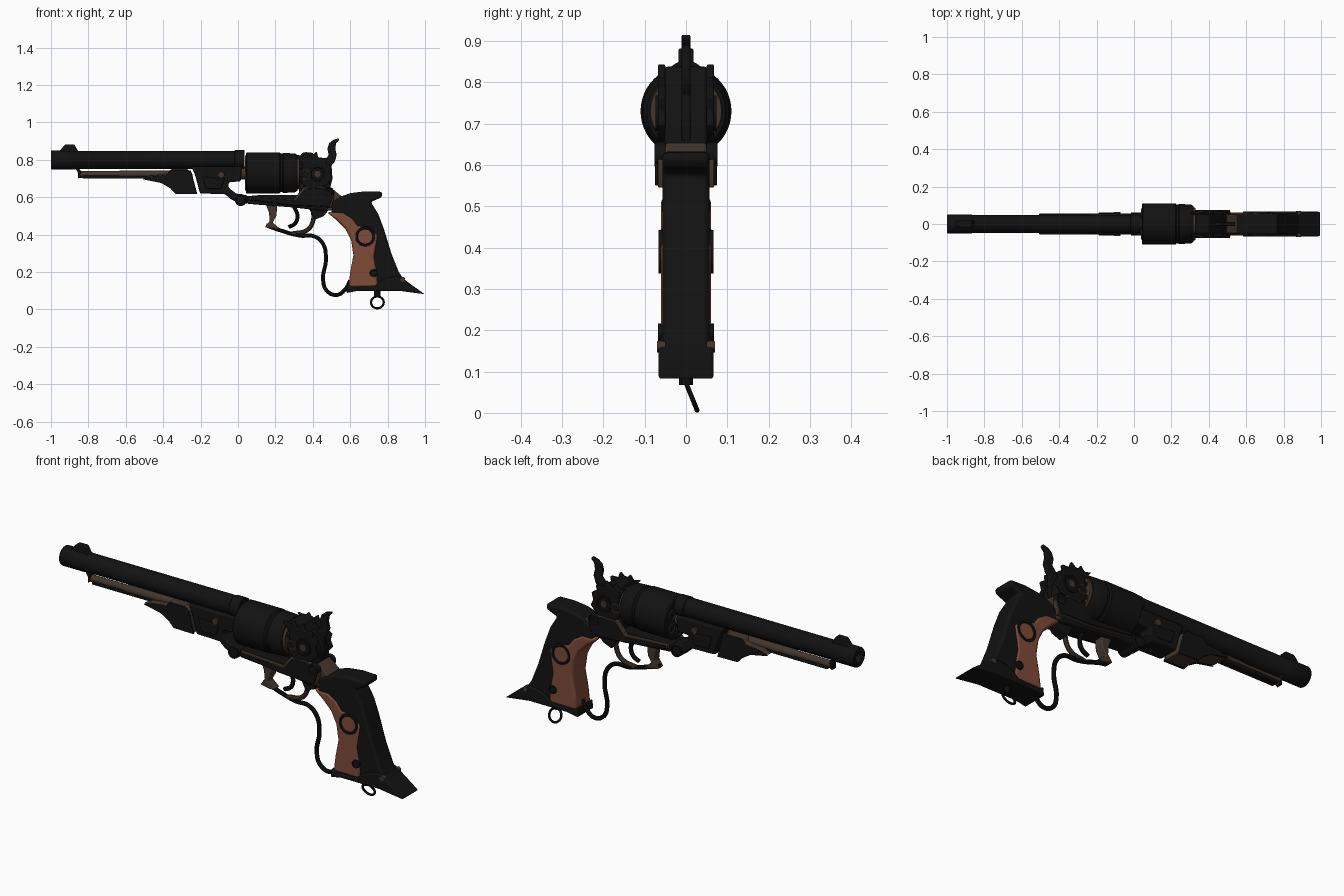
import bpy, bmesh, math
from mathutils import Vector, Matrix


def material(name, rgb):
    m = bpy.data.materials.new(name)
    m.diffuse_color = (*rgb, 1)
    return m


BLACK = material("blackened_steel", (0.006, 0.006, 0.006))
BROWN = material("aged_bronze", (0.055, 0.037, 0.026))
WOOD = material("red_brown_wood", (0.21, 0.070, 0.040))


def finish(obj, mat, bevel=0.0):
    obj.data.materials.append(mat)
    bpy.ops.object.select_all(action='DESELECT')
    obj.select_set(True)
    bpy.context.view_layer.objects.active = obj
    if bevel:
        b = obj.modifiers.new("bevel", 'BEVEL')
        b.width, b.segments, b.limit_method = bevel, 2, 'ANGLE'
        b.angle_limit = math.radians(40)
    bpy.ops.object.shade_smooth_by_angle(angle=math.radians(35))
    return obj


def from_bmesh(name, bm, mat, bevel=0.0):
    bmesh.ops.recalc_face_normals(bm, faces=bm.faces)
    me = bpy.data.meshes.new(name)
    bm.to_mesh(me)
    bm.free()
    obj = bpy.data.objects.new(name, me)
    bpy.context.collection.objects.link(obj)
    return finish(obj, mat, bevel)


def prism(name, pts, y0, y1, mat, bevel=0.0):
    """Side profile (x, z) extruded from y0 to y1."""
    bm = bmesh.new()
    face = bm.faces.new([bm.verts.new((x, y0, z)) for x, z in pts])
    ext = bmesh.ops.extrude_face_region(bm, geom=[face])
    moved = [v for v in ext['geom'] if isinstance(v, bmesh.types.BMVert)]
    bmesh.ops.translate(bm, verts=moved, vec=(0, y1 - y0, 0))
    return from_bmesh(name, bm, mat, bevel)


def pair(name, pts, y0, y1, mat, bevel=0.0):
    """The same plate on both sides."""
    for side, s in (("right", -1), ("left", 1)):
        prism(f"{name}_{side}", pts, s * y0, s * y1, mat, bevel)


def lathe(name, profile, origin, mat, axis='X', n=40):
    """Profile (distance along axis, radius) spun about the axis."""
    bm = bmesh.new()
    vs = [bm.verts.new((a, 0, r)) for a, r in profile]
    es = [bm.edges.new(e) for e in zip(vs, vs[1:])]
    bmesh.ops.spin(bm, geom=vs + es, cent=(0, 0, 0), axis=(1, 0, 0),
                   angle=2 * math.pi, steps=n)
    bmesh.ops.remove_doubles(bm, verts=bm.verts, dist=1e-5)
    if axis == 'Y':
        bm.transform(Matrix.Rotation(math.pi / 2, 4, 'Z'))
    bm.transform(Matrix.Translation(origin))
    return from_bmesh(name, bm, mat)


def studs(name, x, z, r, y0, y1, mat, dish=0.0):
    """Round cap on both sides, optionally dished."""
    for side, s in (("right", -1), ("left", 1)):
        prof = [(s * y0, 0), (s * y0, r), (s * y1, r * 0.95),
                (s * y1, r * 0.78), (s * (y1 - dish), r * 0.7), (s * (y1 - dish), 0)]
        lathe(f"{name}_{side}", prof, (x, 0, z), mat, 'Y', 28)


def tube(name, pts, radius, mat):
    cu = bpy.data.curves.new(name, 'CURVE')
    cu.dimensions = '3D'
    cu.bevel_depth, cu.bevel_resolution, cu.resolution_u = radius, 3, 8
    cu.use_fill_caps = True
    sp = cu.splines.new('BEZIER')
    sp.bezier_points.add(len(pts) - 1)
    for p, (x, z) in zip(sp.bezier_points, pts):
        p.co = (x, 0, z)
        p.handle_left_type = p.handle_right_type = 'AUTO'
    obj = bpy.data.objects.new(name, cu)
    bpy.context.collection.objects.link(obj)
    bpy.ops.object.select_all(action='DESELECT')
    obj.select_set(True)
    bpy.context.view_layer.objects.active = obj
    bpy.ops.object.convert(target='MESH')
    finish(bpy.context.object, mat)


# Barrel with open bore, muzzle band and front sight
lathe("barrel", [(-0.9, 0), (-0.9, 0.027), (-1, 0.027), (-1, 0.048), (-0.995, 0.051),
                 (-0.87, 0.051), (-0.865, 0.048), (-0.02, 0.048), (-0.015, 0.052),
                 (0.035, 0.052), (0.035, 0)], (0, 0, 0.8), BLACK)
prism("front_sight", [(-0.96, 0.84), (-0.935, 0.87), (-0.925, 0.882), (-0.875, 0.882),
                      (-0.865, 0.865), (-0.85, 0.84)], -0.018, 0.018, BLACK, 0.004)

# Loading lever rod and its latch under the barrel
lathe("lever_rod", [(-0.85, 0), (-0.85, 0.018), (-0.64, 0.018), (-0.63, 0.021),
                    (-0.25, 0.021), (-0.25, 0)], (0, 0, 0.722), BROWN, n=24)
prism("rod_underside", [(-0.83, 0.699), (-0.83, 0.715), (-0.3, 0.715), (-0.3, 0.699)],
      -0.021, 0.021, BLACK, 0.004)
prism("rod_latch", [(-0.87, 0.755), (-0.85, 0.755), (-0.84, 0.74), (-0.84, 0.71),
                    (-0.855, 0.70), (-0.855, 0.73)], -0.018, 0.018, BLACK, 0.003)

# Lever body and barrel lug, split by a slanted gap
lever = [(-0.51, 0.70), (-0.47, 0.715), (-0.38, 0.725), (-0.36, 0.75), (-0.27, 0.75),
         (-0.245, 0.73), (-0.24, 0.70), (-0.218, 0.62), (-0.335, 0.622), (-0.36, 0.65),
         (-0.41, 0.68)]
prism("lever_body", lever, -0.05, 0.05, BROWN, 0.006)
pair("lever_cheek", [(x, z - 0.004) for x, z in lever], 0.046, 0.056, BLACK, 0.003)
prism("barrel_lug", [(-0.25, 0.765), (-0.23, 0.72), (-0.203, 0.62), (-0.07, 0.617),
                     (-0.04, 0.59), (0.0, 0.57), (0.05, 0.565), (0.05, 0.61),
                     (-0.01, 0.62), (-0.05, 0.65), (-0.05, 0.68), (0.015, 0.685),
                     (0.02, 0.765)], -0.055, 0.055, BLACK, 0.008)
pair("lug_panel", [(-0.19, 0.71), (-0.17, 0.645), (-0.09, 0.645), (-0.07, 0.70)],
     0.05, 0.062, BLACK, 0.004)
studs("lug_wedge", -0.09, 0.72, 0.018, 0.05, 0.064, BROWN)
studs("hinge_knuckle", 0.015, 0.585, 0.032, 0.0, 0.062, BLACK, 0.006)

# Cylinder, its arbor, rear ring and percussion nipples
lathe("cylinder_arbor", [(-0.02, 0), (-0.02, 0.035), (0.1, 0.035), (0.1, 0)],
      (0, 0, 0.73), BROWN, n=24)
lathe("cylinder", [(0.042, 0), (0.042, 0.104), (0.048, 0.11), (0.222, 0.11),
                   (0.228, 0.103), (0.238, 0.103), (0.243, 0.107), (0.305, 0.104),
                   (0.318, 0.095), (0.318, 0)], (0, 0, 0.73), BLACK, n=48)
lathe("cylinder_rear_ring", [(0.312, 0), (0.312, 0.09), (0.33, 0.086), (0.33, 0)],
      (0, 0, 0.73), BROWN, n=48)
for i in range(6):
    a = math.radians(60 * i + 30)
    off = (0, 0.066 * math.cos(a), 0.73 + 0.066 * math.sin(a))
    lathe(f"nipple_{i + 1}", [(0.32, 0), (0.32, 0.014), (0.345, 0.01), (0.345, 0)],
          off, BLACK, n=12)
    lathe(f"chamber_rim_{i + 1}", [(0.045, 0.027), (0.037, 0.027), (0.037, 0.02),
                                   (0.045, 0.02)], off, BROWN, n=20)

# Frame: lower strap, standing breech and shaped side shields
prism("lower_strap", [(0.04, 0.605), (0.12, 0.612), (0.34, 0.612), (0.50, 0.62),
                      (0.51, 0.55), (0.47, 0.525), (0.30, 0.545), (0.05, 0.565)],
      -0.05, 0.05, BLACK, 0.006)
prism("breech_block", [(0.325, 0.60), (0.325, 0.80), (0.34, 0.838), (0.40, 0.838),
                       (0.42, 0.80), (0.47, 0.76), (0.49, 0.70), (0.50, 0.60)],
      -0.052, 0.052, BLACK, 0.008)
prism("rear_tang", [(0.46, 0.67), (0.50, 0.65), (0.56, 0.60), (0.55, 0.53), (0.46, 0.53)],
      -0.05, 0.05, BROWN, 0.006)
pair("side_shield", [(0.335, 0.68), (0.345, 0.78), (0.305, 0.83), (0.345, 0.82),
                     (0.365, 0.845), (0.385, 0.815), (0.42, 0.845), (0.43, 0.812),
                     (0.475, 0.81), (0.47, 0.785), (0.50, 0.765), (0.49, 0.73),
                     (0.505, 0.70), (0.475, 0.665), (0.44, 0.65), (0.38, 0.64)],
     0.05, 0.068, BLACK, 0.004)
studs("shield_boss", 0.425, 0.725, 0.045, 0.05, 0.074, BLACK, 0.008)
studs("shield_pin", 0.425, 0.725, 0.018, 0.05, 0.072, BROWN)
studs("breech_recess", 0.36, 0.72, 0.026, 0.05, 0.071, BROWN, 0.004)
pair("frame_plate_edge", [(0.06, 0.605), (0.30, 0.592), (0.35, 0.655), (0.44, 0.66),
                          (0.505, 0.635), (0.515, 0.60), (0.50, 0.545), (0.30, 0.555),
                          (0.06, 0.585)], 0.045, 0.068, BROWN, 0.003)
pair("frame_plate", [(0.07, 0.602), (0.31, 0.586), (0.36, 0.645), (0.44, 0.65),
                     (0.50, 0.63), (0.505, 0.60), (0.49, 0.55), (0.30, 0.557),
                     (0.07, 0.586)], 0.06, 0.075, BLACK, 0.003)
studs("frame_screw", 0.485, 0.625, 0.03, 0.05, 0.076, BLACK, 0.004)

# Hammer with tall curved spur
prism("hammer", [(0.42, 0.70), (0.43, 0.79), (0.465, 0.80), (0.485, 0.825),
                 (0.478, 0.86), (0.488, 0.89), (0.51, 0.907), (0.54, 0.916),
                 (0.54, 0.905), (0.525, 0.89), (0.52, 0.86), (0.528, 0.825),
                 (0.515, 0.785), (0.50, 0.77), (0.505, 0.70), (0.49, 0.64)],
      -0.011, 0.011, BLACK, 0.004)

# Trigger, guard posts and long looping guard
prism("guard_front_post", [(0.15, 0.56), (0.21, 0.555), (0.205, 0.50), (0.185, 0.465),
                           (0.225, 0.432), (0.20, 0.43), (0.145, 0.44), (0.17, 0.475),
                           (0.165, 0.52)], -0.025, 0.025, BROWN, 0.005)
tube("guard_loop", [(0.15, 0.45), (0.22, 0.425), (0.33, 0.395), (0.41, 0.39),
                    (0.455, 0.35), (0.47, 0.27), (0.455, 0.16), (0.475, 0.10),
                    (0.53, 0.078), (0.575, 0.11), (0.60, 0.155)], 0.011, BLACK)
tube("guard_rear_post", [(0.40, 0.55), (0.40, 0.47), (0.37, 0.425), (0.29, 0.405)],
     0.012, BROWN)
tube("trigger", [(0.30, 0.55), (0.318, 0.50), (0.305, 0.46), (0.27, 0.44)], 0.011, BLACK)
prism("guard_web", [(0.38, 0.54), (0.49, 0.54), (0.46, 0.50), (0.41, 0.48)],
      -0.03, 0.03, BLACK, 0.004)

# Grip: dark back strap with horn, wooden front body
prism("grip_backstrap", [(0.50, 0.575), (0.54, 0.60), (0.60, 0.622), (0.68, 0.632),
                         (0.77, 0.63), (0.77, 0.60), (0.71, 0.575), (0.75, 0.51),
                         (0.78, 0.43), (0.82, 0.30), (0.86, 0.20), (0.90, 0.14),
                         (0.70, 0.12), (0.70, 0.36), (0.60, 0.46), (0.50, 0.50)],
      -0.057, 0.057, BLACK, 0.012)
prism("grip_wood", [(0.475, 0.52), (0.56, 0.52), (0.61, 0.49), (0.64, 0.45),
                    (0.70, 0.44), (0.75, 0.40), (0.74, 0.34), (0.73, 0.28),
                    (0.745, 0.20), (0.75, 0.12), (0.59, 0.12), (0.60, 0.20),
                    (0.617, 0.29), (0.605, 0.37), (0.575, 0.43), (0.53, 0.475)],
      -0.061, 0.061, WOOD, 0.012)
studs("grip_medallion", 0.68, 0.39, 0.055, 0.05, 0.066, BLACK, 0.006)
studs("grip_screw", 0.725, 0.195, 0.022, 0.05, 0.068, BLACK, 0.004)
studs("butt_rivet", 0.88, 0.16, 0.014, 0.05, 0.07, BROWN)

# Flared butt cap, lanyard stud and ring
prism("butt_cap", [(0.58, 0.088), (0.585, 0.135), (0.61, 0.12), (0.73, 0.125),
                   (0.76, 0.15), (0.80, 0.17), (0.865, 0.18), (0.91, 0.145),
                   (0.998, 0.082), (0.95, 0.088), (0.86, 0.10), (0.64, 0.10)],
      -0.067, 0.067, BLACK, 0.006)
tube("lanyard_stud", [(0.745, 0.11), (0.745, 0.068)], 0.018, BLACK)
bpy.ops.mesh.primitive_torus_add(major_radius=0.034, minor_radius=0.006,
                                 major_segments=32, minor_segments=10,
                                 location=(0.745, 0.014, 0.038),
                                 rotation=(math.radians(112), 0, 0))
ring = bpy.context.object
ring.name = "lanyard_ring"
finish(ring, BLACK)
